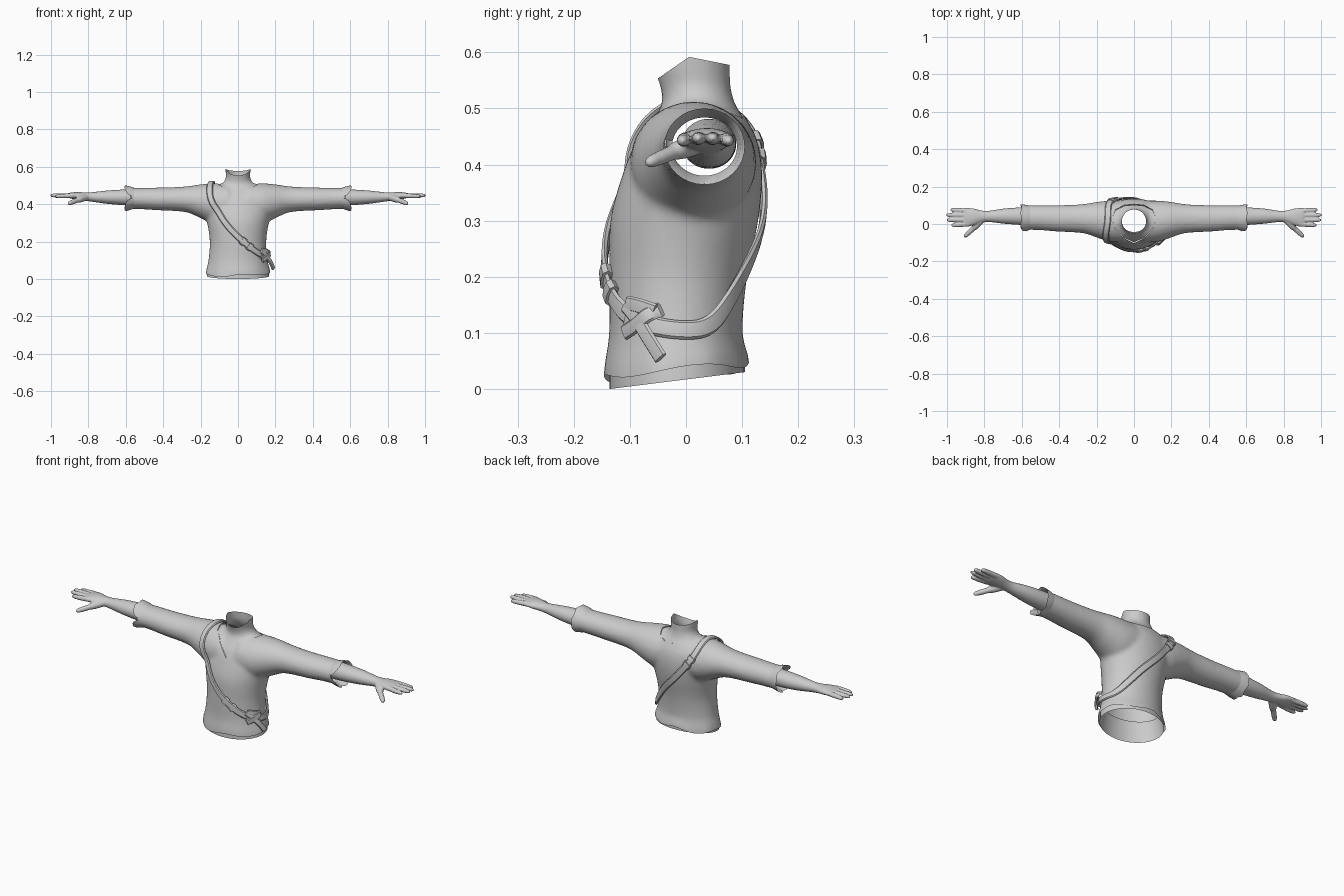
import bpy, bmesh, math
from mathutils import Vector
from mathutils.bvhtree import BVHTree

if "Cube" in bpy.data.objects:
    bpy.data.objects.remove(bpy.data.objects["Cube"])

grey = bpy.data.materials.new("plain_grey")
grey.diffuse_color = (0.6, 0.6, 0.6, 1)
grey.use_nodes = True
grey.node_tree.nodes["Principled BSDF"].inputs["Base Color"].default_value = grey.diffuse_color


def curve(rows, n, closed=False):
    """Catmull-Rom interpolation of equal-length tuples."""
    m, out = len(rows), []
    at = lambda i: rows[i % m] if closed else rows[max(0, min(m - 1, i))]
    for i in range(m if closed else m - 1):
        for k in range(n):
            t = k / n
            out.append(tuple(0.5 * (2 * b + (c - a) * t + (2 * a - 5 * b + 4 * c - d) * t * t
                                    + (3 * b - a - 3 * c + d) * t ** 3)
                             for a, b, c, d in zip(at(i - 1), at(i), at(i + 1), at(i + 2))))
    return out if closed else out + [tuple(rows[-1])]


def add_loft(bm, rings, caps=True, closed=False):
    vs = [[bm.verts.new(p) for p in r] for r in rings]
    n, faces = len(rings[0]), []
    for a, b in zip(vs, vs[1:] + vs[:1] if closed else vs[1:]):
        faces += [bm.faces.new((a[i], a[(i + 1) % n], b[(i + 1) % n], b[i])) for i in range(n)]
    if caps and not closed:
        faces += [bm.faces.new(vs[0]), bm.faces.new(vs[-1])]
    bmesh.ops.recalc_face_normals(bm, faces=faces)


def make(name, bm):
    me = bpy.data.meshes.new(name)
    bm.to_mesh(me)
    bm.free()
    me.materials.append(grey)
    ob = bpy.data.objects.new(name, me)
    bpy.context.collection.objects.link(ob)
    return ob


def fuse(name, bm, voxel, smooth):
    """Merge overlapping solids into one smooth skin."""
    ob = make(name, bm)
    mod = ob.modifiers.new("remesh", 'REMESH')
    mod.mode, mod.voxel_size = 'VOXEL', voxel
    mod = ob.modifiers.new("smooth", 'SMOOTH')
    mod.factor, mod.iterations = 0.5, smooth
    me = bpy.data.meshes.new_from_object(ob.evaluated_get(bpy.context.evaluated_depsgraph_get()))
    ob.modifiers.clear()
    ob.data = me
    if not me.materials:
        me.materials.append(grey)
    return ob


def cut(bm, co, no, clear=True, faces=None):
    faces = bm.faces[:] if faces is None else faces
    geom = list({e for f in faces for e in f.edges}) + list({v for f in faces for v in f.verts}) + list(faces)
    bmesh.ops.bisect_plane(bm, geom=geom, plane_co=co, plane_no=no, clear_outer=clear)


def flat_ring(z, hx, y0, y1, n=40):
    return [Vector((hx * math.cos(a), (y0 + y1) / 2 + (y1 - y0) / 2 * math.sin(a), z))
            for a in (2 * math.pi * i / n for i in range(n))]


def arm_ring(s, x, z0, z1, y0, y1, n=28):
    return [Vector((s * x, (y0 + y1) / 2 + (y1 - y0) / 2 * math.cos(a), (z0 + z1) / 2 + (z1 - z0) / 2 * math.sin(a)))
            for a in (2 * math.pi * i / n for i in range(n))]


# Torso, neck and sleeves fused: z, half width, front y, back y
torso = [(-.05, .168, -.142, .108), (.03, .172, -.147, .113), (.10, .158, -.137, .101), (.20, .151, -.137, .109),
         (.30, .165, -.135, .129), (.38, .185, -.114, .136), (.44, .178, -.09, .128), (.48, .14, -.063, .109),
         (.51, .09, -.046, .091), (.54, .067, -.048, .081), (.58, .067, -.056, .078), (.65, .07, -.06, .078)]
# x, bottom z, top z, front y, back y
sleeve = [(.05, .30, .512, -.10, .125), (.13, .295, .512, -.095, .125), (.20, .325, .506, -.072, .118),
          (.26, .352, .497, -.052, .108), (.32, .362, .492, -.045, .103), (.42, .367, .489, -.04, .10),
          (.52, .373, .488, -.032, .10), (.64, .375, .488, -.032, .10)]
bm = bmesh.new()
add_loft(bm, [flat_ring(*r) for r in curve(torso, 4)])
for s in (1, -1):
    add_loft(bm, [arm_ring(s, *r) for r in curve(sleeve, 4)])
shirt = fuse("shirt", bm, .01, 5)

# Neckline outline seen from above, cut into the fused skin
half = [(0, -.103), (.05, -.078), (.1, -.03), (.118, .03), (.1, .075), (.055, .1), (0, .106)]
outline = half + [(-x, y) for x, y in half[-2:0:-1]]
edges = list(zip(outline, outline[1:] + outline[:1]))
bm = bmesh.new()
bm.from_mesh(shirt.data)
for (ax, ay), (bx, by) in edges:
    near = [f for f in bm.faces if f.calc_center_median().z > .34 and abs(f.calc_center_median().x) < .2]
    cut(bm, (ax, ay, 0), (by - ay, ax - bx, 0), False, near)


def in_neck(f):
    c = f.calc_center_median()
    return c.z > .34 and all((by - ay) * (c.x - ax) - (bx - ax) * (c.y - ay) < 0 for (ax, ay), (bx, by) in edges)


inside = [f for f in bm.faces if in_neck(f)]
skin = bm.copy()
bmesh.ops.delete(bm, geom=inside, context='FACES')

# Shirt: open sleeve ends and a wavy hem
for s in (1, -1):
    cut(bm, (s * .575, 0, 0), (s, 0, 0))
cut(bm, (0, 0, .03), (0, 0, -1))
for v in bm.verts:
    if v.co.z < .1:
        k, a = (.1 - v.co.z) / .07, math.atan2(v.co.y, v.co.x)
        v.co.z += k * (.012 * math.sin(a) + .006 * math.cos(a) + .006 * math.sin(4 * a + 1))
        v.co.x *= 1 + .02 * k * math.sin(5 * a) ** 2
bvh = BVHTree.FromBMesh(bm)
bm.to_mesh(shirt.data)
bm.free()

# Neck and upper chest, just under the shirt, with a tilted open top
bmesh.ops.delete(skin, geom=[f for f in skin.faces if not in_neck(f)], context='FACES')
skin.normal_update()
for v, d in [(v, v.normal.copy()) for v in skin.verts]:
    v.co -= d * .004 * min(1, max(0, (.56 - v.co.z) / .05))
cut(skin, (0, 0, .588), (0, -.038, .055))
cut(skin, (0, .02, .589), (0, .012, .06))
make("neck", skin)

# Waist showing below the hem, open and slanted at the bottom
bm = bmesh.new()
rings = [flat_ring(z, hx, -.136, .105) for z, hx in ((0, .166), (.05, .163), (.11, .15))]
for p in rings[0]:
    p.z = .03 * (p.y + .136) / .241
for p in rings[2]:
    p.y *= .95
add_loft(bm, rings, caps=False)
make("waist", bm)


def add_finger(bm, a, b, r, n=10):
    a, b = Vector(a), Vector(b)
    d = (b - a).normalized()
    u = d.cross(Vector((0, 0, 1))).normalized()
    w = u.cross(d)
    rings = []
    for t, k in ((0, 1), (.35, 1), (.6, .98), (.85, .85), (.95, .65), (1, .3)):
        rings.append([a.lerp(b, t) + r * k * (u * math.cos(2 * math.pi * i / n) + w * math.sin(2 * math.pi * i / n))
                      for i in range(n)])
    add_loft(bm, rings)


# Forearm with palm: x, bottom z, top z, front y, back y
forearm = [(.53, .392, .482, -.008, .09), (.62, .395, .478, -.004, .088), (.70, .402, .473, .002, .082),
           (.78, .413, .464, .011, .070), (.82, .419, .463, .006, .073), (.86, .424, .465, -.008, .083),
           (.90, .432, .461, -.014, .086), (.912, .438, .456, -.01, .082)]
fingers = [(-.001, -.007, .976, .442), (.023, .021, 1.001, .447), (.047, .048, 1.004, .447), (.07, .076, .982, .442)]
for s, side in ((1, "left"), (-1, "right")):
    bm = bmesh.new()
    add_loft(bm, [arm_ring(s, *r) for r in curve(forearm, 4)])
    for y0, y1, tip, z in fingers:
        add_finger(bm, (s * .88, y0, .446), (s * tip, y1, z), .0125)
    add_finger(bm, (s * .815, .022, .437), (s * .862, -.028, .421), .019)
    add_finger(bm, (s * .842, -.008, .428), (s * .908, -.07, .402), .0135)
    fuse(side + "_forearm_and_hand", bm, .004, 3)

    # Turned-back cuff with torn notches
    bm = bmesh.new()
    rings = [arm_ring(s, x, .432 - rz, .432 + rz, .033 - ry, .033 + ry, 32)
             for x, rz, ry in ((.555, .055, .064), (.575, .062, .069), (.604, .068, .072), (.592, .060, .064), (.56, .052, .058))]
    for ring in rings[2:4]:
        for i, p in enumerate(ring):
            p.x += s * (-.03 if i in (15, 16) else -.012 if i in (14, 17, 24) else .004 * math.sin(i * 1.3))
    add_loft(bm, rings, caps=False)
    make(side + "_cuff", bm)

# Diagonal strap: loop laid over the shirt
loop = [(-.14, .02, .52), (-.15, -.05, .49), (-.145, -.09, .43), (-.12, -.13, .37), (-.07, -.14, .30),
        (0, -.14, .225), (.07, -.13, .165), (.125, -.09, .125), (.16, -.02, .105), (.155, .05, .115),
        (.11, .1, .17), (.04, .13, .25), (-.04, .14, .335), (-.1, .135, .41), (-.135, .10, .47)]
path = []
for p in curve(loop, 8, True):
    co, no, _, _ = bvh.find_nearest(Vector(p))
    path.append((co + no * .009, no))
for _ in range(4):
    path = [tuple((path[i - 1][j] + path[i][j] * 2 + path[(i + 1) % len(path)][j]) / 4 for j in (0, 1))
            for i in range(len(path))]


def band(name, pts, w, t, closed=False):
    """Sweep a rounded flat section along (point, normal) pairs."""
    bm, rings, m = bmesh.new(), [], len(pts)
    for i, (p, no) in enumerate(pts):
        a = pts[i - 1 if closed else max(0, i - 1)][0]
        b = pts[(i + 1) % m if closed else min(m - 1, i + 1)][0]
        no = no.normalized()
        side = (b - a).normalized().cross(no).normalized()
        rings.append([p + side * w * x + no * t * y for x, y in
                      ((1, 0), (.75, .8), (0, 1), (-.75, .8), (-1, 0), (-.75, -.8), (0, -1), (.75, -.8))])
    add_loft(bm, rings, closed=closed)
    return make(name, bm)


band("strap", path, .017, .006, True)
for i, at in enumerate((5.35, 5.85, 6.9, 12.9, 13.4)):
    k = int(at * 8)
    band("strap_wrap_%d" % (i + 1), path[k:k + 3], .022, .011)

# Knot and hanging tails at the hip
out = Vector((.8, -.6, 0)).normalized()
pieces = {"knot_tail": [(.125, -.108, .15), (.148, -.09, .128), (.172, -.07, .095), (.19, -.045, .055)],
          "knot_cross": [(.165, -.045, .142), (.168, -.068, .132), (.15, -.092, .112), (.13, -.11, .10)],
          "knot_loop": [(.13, -.105, .152), (.152, -.085, .148), (.168, -.055, .138)]}
for name, pts in pieces.items():
    band(name, [(Vector(p), out) for p in curve(pts, 4)], .014, .006)

bpy.ops.object.select_all(action='SELECT')
bpy.context.view_layer.objects.active = shirt
bpy.ops.object.shade_smooth_by_angle(angle=math.radians(40))
